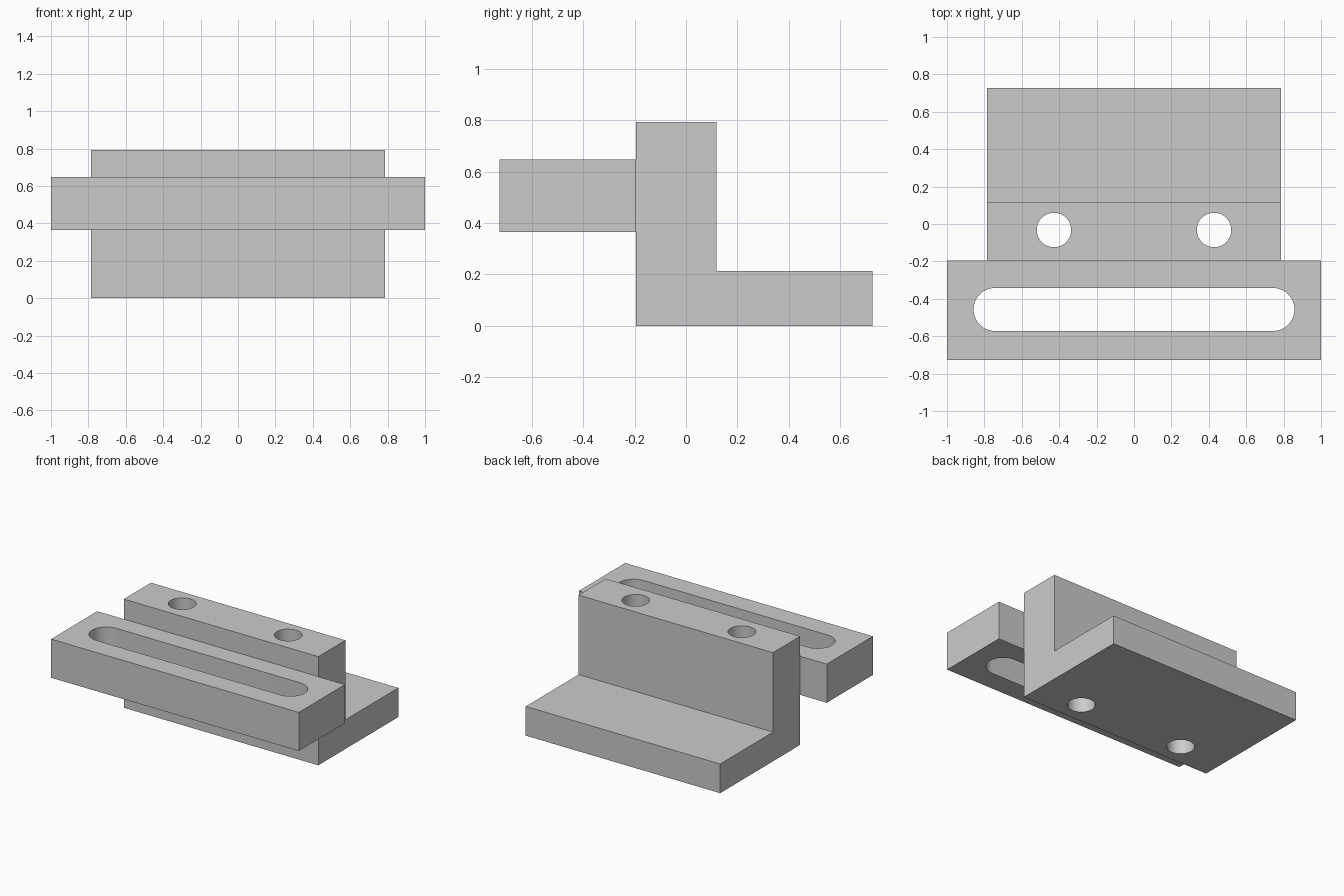
import bpy, bmesh, math

if "Cube" in bpy.data.objects:
    bpy.data.objects.remove(bpy.data.objects["Cube"])

steel = bpy.data.materials.new("light_grey")
steel.diffuse_color = (0.6, 0.6, 0.6, 1)
steel.use_nodes = True
steel.node_tree.nodes["Principled BSDF"].inputs["Base Color"].default_value = steel.diffuse_color


def prism(name, base, direction):
    """Extrude a planar outline along a direction into a closed solid."""
    bm = bmesh.new()
    face = bm.faces.new([bm.verts.new(p) for p in base])
    ext = bmesh.ops.extrude_face_region(bm, geom=[face])
    bmesh.ops.translate(bm, vec=direction,
                        verts=[v for v in ext["geom"] if isinstance(v, bmesh.types.BMVert)])
    bmesh.ops.recalc_face_normals(bm, faces=bm.faces)
    mesh = bpy.data.meshes.new(name)
    bm.to_mesh(mesh)
    bm.free()
    mesh.materials.append(steel)
    obj = bpy.data.objects.new(name, mesh)
    bpy.context.collection.objects.link(obj)
    return obj


def slot_outline(x, y, half, r, n=24):
    """Rounded slot outline; half = 0 gives a circle."""
    pts = []
    for side, start in ((1, -math.pi / 2), (-1, math.pi / 2)):
        steps = n + 1 if half else n
        for i in range(steps):
            a = start + math.pi * i / n
            pts.append((x + side * half + r * math.cos(a), y + r * math.sin(a), -0.2))
    return pts


def cut(obj, outline):
    """Cut an outline vertically through a part."""
    cutter = prism("cutter", outline, (0, 0, 1.4))
    cutter.hide_render = True
    mod = obj.modifiers.new("cut", "BOOLEAN")
    mod.operation, mod.solver, mod.object = "DIFFERENCE", "EXACT", cutter
    bpy.context.view_layer.objects.active = obj
    bpy.ops.object.modifier_apply(modifier=mod.name)
    bpy.data.objects.remove(cutter)


# L-shaped bracket with two vertical bolt holes
W = 0.785
profile = [(-0.195, 0), (0.727, 0), (0.727, 0.213), (0.118, 0.213), (0.118, 0.793), (-0.195, 0.793)]
bracket = prism("angle_bracket", [(-W, y, z) for y, z in profile], (2 * W, 0, 0))
for side in (-1, 1):
    cut(bracket, slot_outline(side * 0.428, -0.032, 0, 0.092))

# Front bar with one long rounded slot
bar = prism("slotted_bar", [(-1, -0.727, 0.365), (1, -0.727, 0.365),
                            (1, -0.195, 0.365), (-1, -0.195, 0.365)], (0, 0, 0.282))
cut(bar, slot_outline(0, -0.457, 0.743, 0.115))

# Smooth the hole walls, keep the machined edges sharp
for obj in (bracket, bar):
    bpy.ops.object.select_all(action="DESELECT")
    obj.select_set(True)
    bpy.context.view_layer.objects.active = obj
    bpy.ops.object.shade_smooth_by_angle(angle=math.radians(30))
